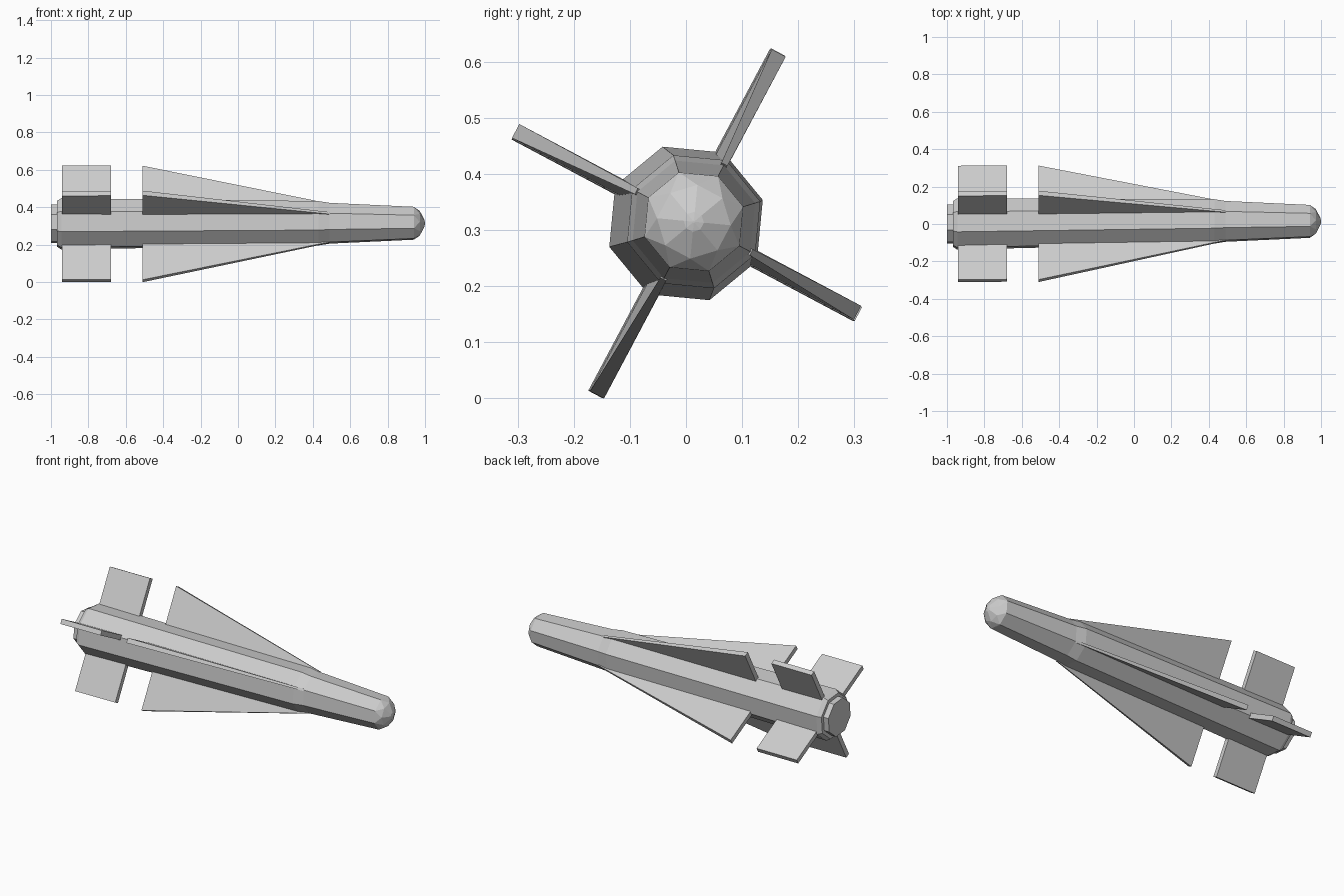
import bpy, bmesh
from math import sin, cos, radians
from mathutils import Vector

cube = bpy.data.objects.get("Cube")
if cube:
    bpy.data.objects.remove(cube)

AXIS_Z = 0.3115
SIDES = 8
TURN = 17          # roll of the octagon in degrees
FIN_TIP = 0.345

grey = bpy.data.materials.new("light_grey")
grey.use_nodes = True
color = (0.6, 0.6, 0.6, 1)
grey.diffuse_color = color
grey.node_tree.nodes["Principled BSDF"].inputs["Base Color"].default_value = color


def centre(x):
    """Centre line, drifting slightly sideways towards the nose."""
    t = min(max((x + 0.95) / 1.4, 0), 1)
    return Vector((x, 0.014 * t, AXIS_Z + 0.003 * t))


def radial(x, r, degrees, side=0):
    a = radians(degrees)
    return centre(x) + Vector((0, r * cos(a) - side * sin(a), r * sin(a) + side * cos(a)))


def finish(name, bm):
    bmesh.ops.recalc_face_normals(bm, faces=bm.faces)
    mesh = bpy.data.meshes.new(name)
    bm.to_mesh(mesh)
    bm.free()
    mesh.materials.append(grey)
    obj = bpy.data.objects.new(name, mesh)
    bpy.context.collection.objects.link(obj)
    return obj


def lathe(name, profile):
    """Closed octagonal solid from (x, radius, extra roll) stations."""
    bm = bmesh.new()
    rings = [[bm.verts.new(radial(x, r, TURN + roll + i * 360 / SIDES))
              for i in range(SIDES)] for x, r, roll in profile]
    for (a, b), (s, e) in zip(zip(rings, rings[1:]), zip(profile, profile[1:])):
        for i in range(SIDES):
            j = (i + 1) % SIDES
            if s[2] != e[2]:      # rolled ring: alternate triangles
                bm.faces.new((a[i], a[j], b[i]))
                bm.faces.new((a[j], b[j], b[i]))
            else:
                bm.faces.new((a[i], a[j], b[j], b[i]))
    bm.faces.new(rings[0])
    bm.faces.new(rings[-1])
    return finish(name, bm)


def fin(name, degrees, outline):
    """Flat plate from (x, radius, half thickness) corners."""
    bm = bmesh.new()
    a, b = [[bm.verts.new(radial(x, r, degrees, s * h)) for x, r, h in outline]
            for s in (-1, 1)]
    bm.faces.new(a)
    bm.faces.new(b)
    for i in range(len(outline)):
        j = (i + 1) % len(outline)
        bm.faces.new((a[i], a[j], b[j], b[i]))
    return finish(name, bm)


# Tapered body with a stepped collar, nozzle and faceted nose
lathe("body", [(-0.968, 0.128, 0), (-0.945, 0.143, 0), (0.43, 0.124, 0),
               (0.49, 0.114, 0), (0.94, 0.092, 0)])
lathe("tail_nozzle", [(-1, 0.108, 0), (-0.96, 0.108, 0)])
lathe("nose", [(0.94, 0.092, 0), (0.972, 0.066, 22.5), (0.997, 0.018, 22.5),
               (1.0, 0.002, 22.5)])

# Four long wings and four square tail fins on alternate corners
H = 0.014
for n, label in enumerate(("upper_back", "upper_front", "lower_front", "lower_back")):
    angle = TURN + 45 + 90 * n
    tip = FIN_TIP - (0.014 * 0.31 * cos(radians(angle)))
    fin("wing_" + label, angle, [(-0.51, 0.09, H), (-0.51, tip, H),
                                 (0.49, 0.116, 0.006), (0.45, 0.09, 0.006)])
    fin("tail_fin_" + label, angle, [(-0.94, 0.09, H), (-0.94, FIN_TIP, H),
                                     (-0.68, FIN_TIP, H), (-0.68, 0.09, H)])
